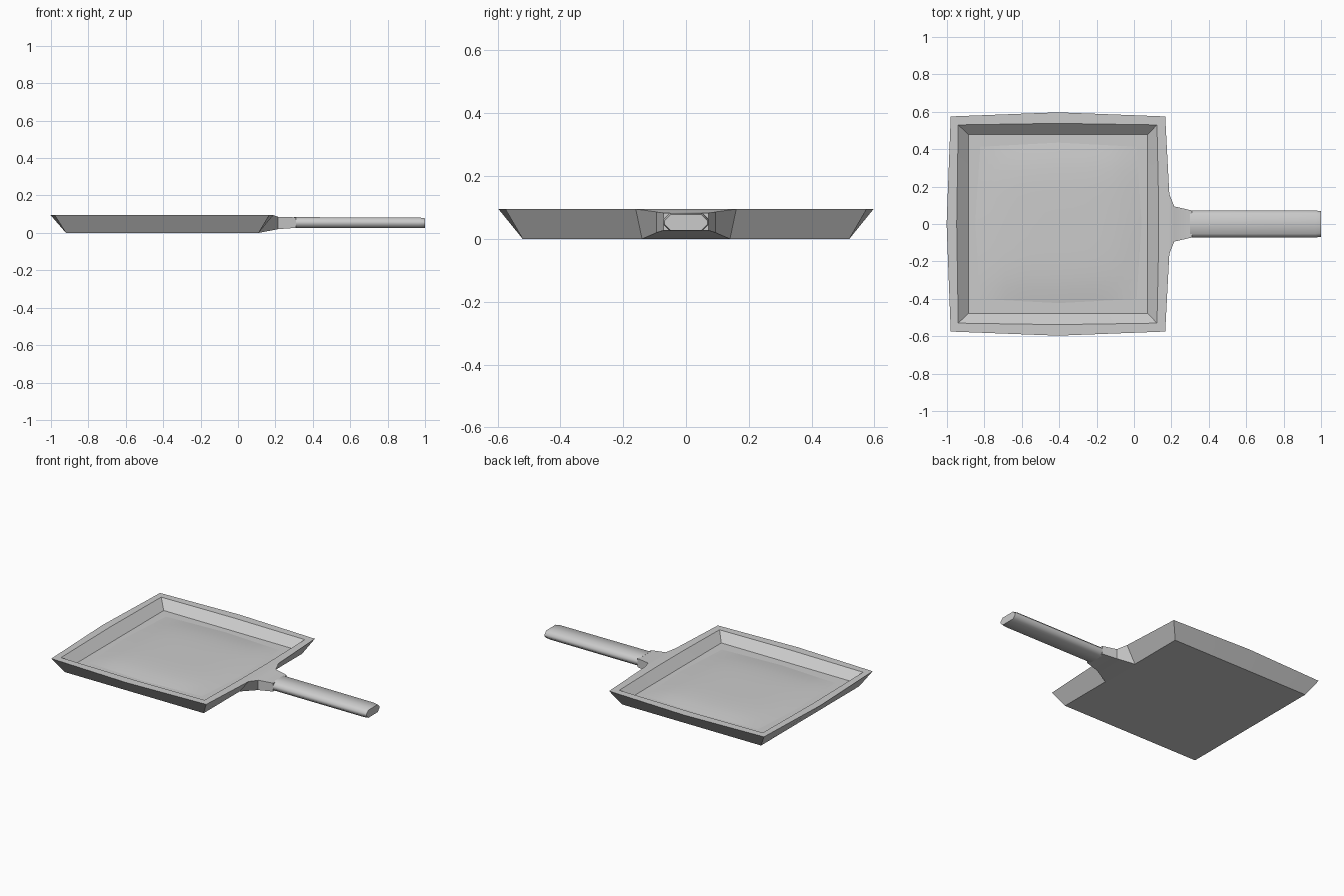
import bpy, bmesh, math

old = bpy.data.objects.get("Cube")
if old:
    bpy.data.objects.remove(old, do_unlink=True)

metal = bpy.data.materials.new("grey_metal")
metal.use_nodes = True
GREY = (0.6, 0.6, 0.6, 1)
metal.diffuse_color = GREY
metal.node_tree.nodes["Principled BSDF"].inputs["Base Color"].default_value = GREY


def finish(bm, name, angle):
    """Turn the mesh into a shaded, coloured object."""
    bmesh.ops.recalc_face_normals(bm, faces=bm.faces)
    mesh = bpy.data.meshes.new(name)
    bm.to_mesh(mesh)
    bm.free()
    mesh.materials.append(metal)
    obj = bpy.data.objects.new(name, mesh)
    bpy.context.collection.objects.link(obj)
    bpy.ops.object.select_all(action='DESELECT')
    obj.select_set(True)
    bpy.context.view_layer.objects.active = obj
    bpy.ops.object.shade_smooth_by_angle(angle=math.radians(angle))
    return obj


def bridge(bm, a, b, skip=()):
    n = len(a)
    for i in range(n):
        if i not in skip:
            bm.faces.new((a[i], a[(i + 1) % n], b[(i + 1) % n], b[i]))


def outline(bm, x0, x1, hy, bow, neck, z):
    """Square ring with bowed sides, two points on the handle side first."""
    mid = (x0 + x1) / 2
    pts = [(x1 + bow, -neck), (x1 + bow, neck), (x1, hy), (mid, hy + bow),
           (x0, hy), (x0 - bow, 0), (x0, -hy), (mid, -hy - bow), (x1, -hy)]
    return [bm.verts.new((x, y, z)) for x, y in pts]


# Pan body: underside, flared wall, flat rim, inner wall and floor
bm = bmesh.new()
base = outline(bm, -0.92, 0.11, 0.52, 0.0, 0.14, 0)
rim = outline(bm, -0.98, 0.167, 0.575, 0.022, 0.16, 0.095)
lip = outline(bm, -0.94, 0.123, 0.53, 0.008, 0.14, 0.095)
floor = outline(bm, -0.885, 0.073, 0.478, 0.0, 0.13, 0.04)
bm.faces.new(base)
bridge(bm, base, rim, skip=(0,))
bridge(bm, rim, lip)
bridge(bm, lip, floor)
bm.faces.new(floor)

# Neck grown out of the open part of the wall
last = [base[0], base[1], rim[1], rim[0]]
for x, hy, low, high in ((0.215, 0.094, 0.02, 0.086), (0.31, 0.072, 0.027, 0.083)):
    ring = [bm.verts.new((x, y, z)) for y, z in
            ((-hy, low), (hy, low), (hy, high), (-hy, high))]
    bridge(bm, last, ring)
    last = ring
bm.faces.new(last)
finish(bm, "pan_body", 30)

# Handle: rounded octagonal bar
bm = bmesh.new()
last = None
for x, hy, low, high in ((0.3, 0.072, 0.025, 0.084), (0.97, 0.072, 0.025, 0.082),
                         (1.0, 0.069, 0.027, 0.078)):
    c = 0.02
    half = [(hy, low + c), (hy, high - c), (hy - c, high)]
    pts = [(hy - c, low)] + half
    pts += [(-y, z) for y, z in reversed(pts)]
    ring = [bm.verts.new((x, y, z)) for y, z in pts]
    if last:
        bridge(bm, last, ring)
    else:
        bm.faces.new(ring)
    last = ring
bm.faces.new(last)
finish(bm, "handle", 50)

# Gently domed cooking surface with bowed edges
bm = bmesh.new()
N = 12
grid = []
for i in range(N + 1):
    u = 2 * i / N - 1
    row = []
    for j in range(N + 1):
        v = 2 * j / N - 1
        x = -0.404 + u * (0.418 + 0.027 * (1 - abs(v)))
        y = 0.006 + v * (0.407 + 0.022 * (1 - abs(u)))
        z = 0.041 + 0.02 * (1 - u ** 4) * (1 - v ** 4)
        row.append(bm.verts.new((x, y, z)))
    grid.append(row)
for i in range(N):
    for j in range(N):
        bm.faces.new((grid[i][j], grid[i + 1][j], grid[i + 1][j + 1], grid[i][j + 1]))
finish(bm, "cooking_surface", 40)
